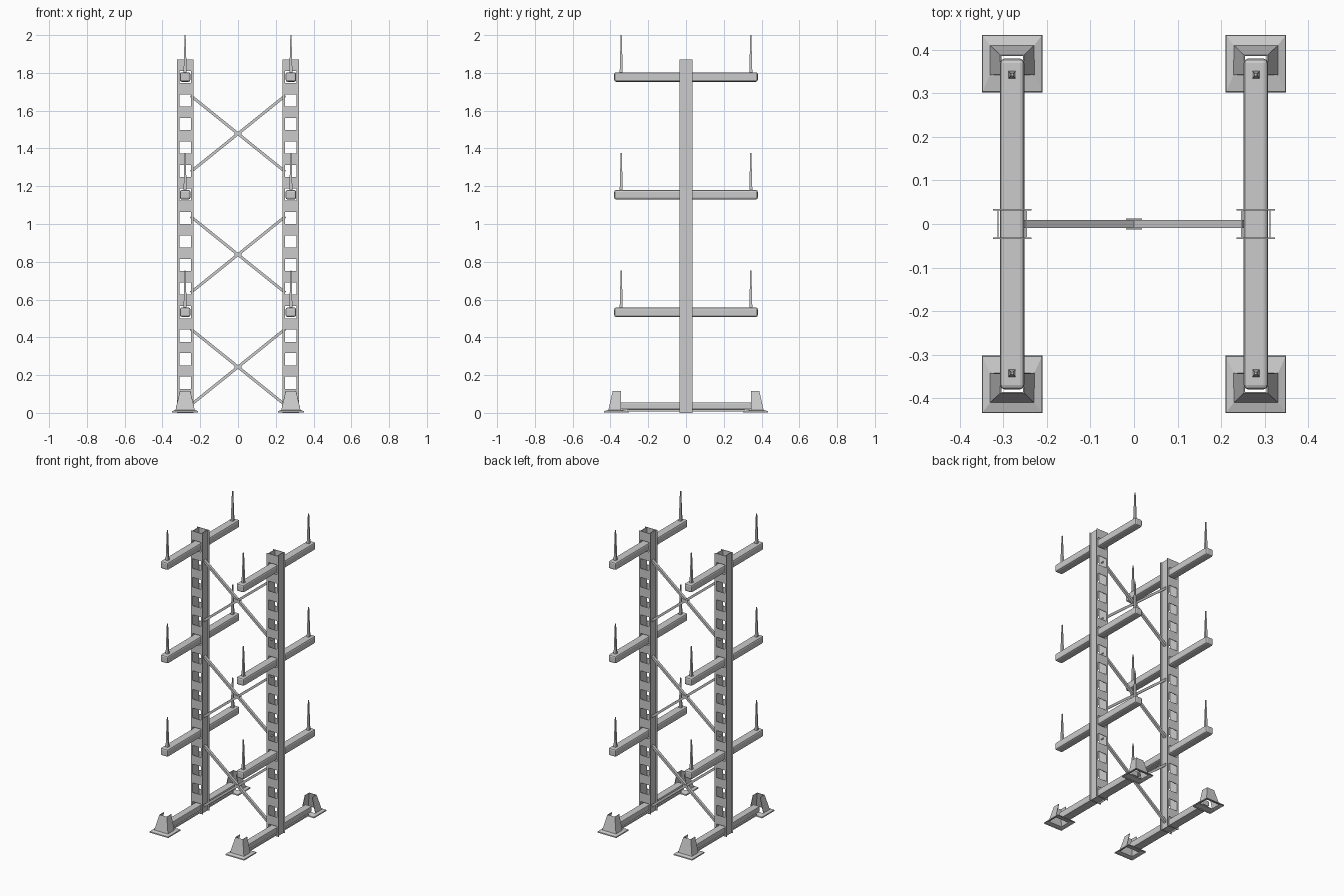
import bpy, bmesh, math
from mathutils import Matrix, Vector

if "Cube" in bpy.data.objects:
    bpy.data.objects.remove(bpy.data.objects["Cube"])

PX = 0.28                                   # upright spacing from centre
ARM_Z = [0.533, 1.155, 1.778]


def make(name, bm, loc=(0, 0, 0), solid=0):
    me = bpy.data.meshes.new(name)
    bmesh.ops.remove_doubles(bm, verts=bm.verts, dist=1e-5)
    bmesh.ops.recalc_face_normals(bm, faces=bm.faces)
    bm.to_mesh(me)
    bm.free()
    ob = bpy.data.objects.new(name, me)
    ob.location = loc
    bpy.context.collection.objects.link(ob)
    if solid:
        m = ob.modifiers.new("thickness", 'SOLIDIFY')
        m.thickness = solid
        m.offset = 0
    return ob


def box(name, size, loc, bevel=0, rot_y=0):
    bm = bmesh.new()
    bmesh.ops.create_cube(bm, size=1)
    bmesh.ops.scale(bm, vec=size, verts=bm.verts)
    ob = make(name, bm, loc)
    ob.rotation_euler.y = rot_y
    if bevel:
        m = ob.modifiers.new("bevel", 'BEVEL')
        m.width = bevel
        m.segments = 2
    return ob


def quad(bm, *pts):
    bm.faces.new([bm.verts.new(p) for p in pts])


def upright(x):
    # perforated front and back plates joined by two side webs
    xs = [-0.044, -0.032, 0.032, 0.044]
    zs = [0.0]
    for k in range(15):
        c = 0.035 + 0.1245 * k
        zs += [c - 0.032, c + 0.032]
    zs.append(1.87)
    bm = bmesh.new()
    for y in (-0.033, 0.033):
        for j in range(len(zs) - 1):
            for i in range(3):
                if i == 1 and j % 2 == 1:
                    continue                # window
                a, b, c, d = xs[i], xs[i + 1], zs[j], zs[j + 1]
                quad(bm, (a, y, c), (b, y, c), (b, y, d), (a, y, d))
    make("upright_plates", bm, (x, 0, 0), 0.003)
    for s in (-1, 1):
        box("upright_web", (0.003, 0.066, 1.87), (x + s * 0.0325, 0, 0.935))


def foot(x, s):
    # flared shoe, open on its top and inner side
    rings = [(0.068, 0.303, 0.433, 0.002), (0.067, 0.305, 0.432, 0.008),
             (0.050, 0.343, 0.410, 0.014), (0.026, 0.343, 0.387, 0.115)]
    bm = bmesh.new()
    for k in range(3):
        (w, i, o, z), (w2, i2, o2, z2) = rings[k], rings[k + 1]
        a = [(-w, i, z), (-w, o, z), (w, o, z), (w, i, z)]
        b = [(-w2, i2, z2), (-w2, o2, z2), (w2, o2, z2), (w2, i2, z2)]
        for n in range(3 if k == 2 else 4):
            m = (n + 1) % 4
            quad(bm, a[n], a[m], b[m], b[n])
    if s < 0:
        bmesh.ops.rotate(bm, cent=(0, 0, 0), verts=bm.verts,
                         matrix=Matrix.Rotation(math.pi, 3, 'Z'))
    make("foot", bm, (x, 0, 0), 0.004)


def spike(x, y, z):
    # square tapered stop pin
    bm = bmesh.new()
    bmesh.ops.create_cone(bm, cap_ends=True, segments=4, radius1=0.012,
                          radius2=0.004, depth=0.21,
                          matrix=Matrix.Rotation(math.pi / 4, 4, 'Z'))
    make("stop_pin", bm, (x, y, z + 0.117))


# the two uprights with their arms, base beams and feet
for x in (-PX, PX):
    upright(x)
    box("base_beam", (0.048, 0.69, 0.036), (x, 0, 0.037), 0.004)
    box("base_beam_strip", (0.056, 0.62, 0.010), (x, 0, 0.012))
    for s in (-1, 1):
        foot(x, s)
    for z in ARM_Z:
        box("arm", (0.056, 0.76, 0.05), (x, 0, z), 0.010)
        for s in (-1, 1):
            spike(x, s * 0.343, z)

# crossed braces between the uprights
HX = 0.25
HZ = HX * 0.19 / 0.236
for z in (0.243, 0.838, 1.478):
    for s in (-1, 1):
        box("cross_brace", (2 * math.hypot(HX, HZ), 0.018, 0.015), (0, 0, z),
            rot_y=s * math.atan2(HZ, HX))
        box("brace_joint", (0.036, 0.003, 0.018), (0, s * 0.011, z))
